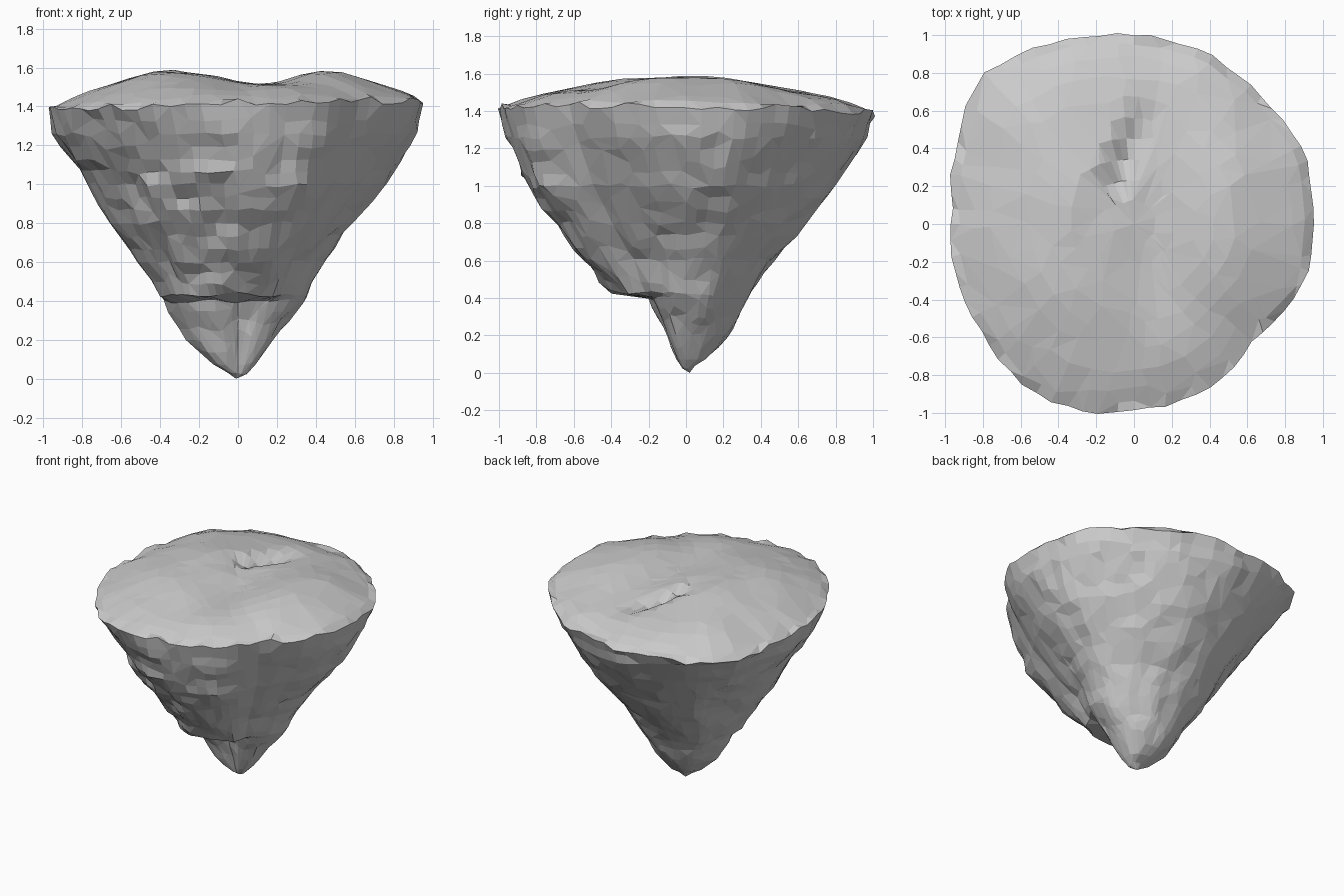
import bpy, bmesh, math, random
from mathutils import Vector, noise

if "Cube" in bpy.data.objects:
    bpy.data.objects.remove(bpy.data.objects["Cube"])

random.seed(4)
SEG = 72

# Cross-sections: height -> radius every 22.5 degrees, starting at +x
SECTIONS = [
    (0.20, [.18, .20, .22, .22, .22, .24, .25, .25, .27, .22, .15, .09, .07, .09, .13, .17]),
    (0.40, [.33, .34, .34, .33, .33, .35, .38, .38, .38, .33, .26, .20, .16, .18, .24, .30]),
    (0.43, [.35, .36, .36, .35, .35, .37, .41, .41, .40, .41, .42, .41, .40, .38, .31, .32]),
    (0.60, [.43, .45, .45, .45, .45, .49, .52, .52, .52, .53, .53, .55, .55, .52, .40, .38]),
    (0.80, [.58, .60, .60, .63, .65, .64, .64, .63, .64, .65, .65, .68, .70, .68, .57, .54]),
    (1.00, [.75, .76, .74, .77, .80, .80, .79, .77, .77, .76, .76, .80, .84, .82, .70, .70]),
    (1.26, [.93, .92, .89, .92, .96, .98, 1.0, .98, .95, .94, .94, .96, .96, .93, .82, .87]),
    (1.40, [.96, .97, .95, .98, 1.0, 1.05, 1.12, 1.03, .96, .98, 1.02, 1.04, .99, .98, .88, .94]),
]
STEPS = [4, 1, 3, 3, 3, 4, 2]


def radius(table, ang):
    t = ang / (2 * math.pi) * 16
    i = int(t)
    return table[i % 16] + (table[(i + 1) % 16] - table[i % 16]) * (t - i)


def bump(x, y, cx, cy, sx, sy):
    return math.exp(-((x - cx) / sx) ** 2 - ((y - cy) / sy) ** 2)


def rim_height(ang):
    # higher on the right and front, lower on the left
    return 1.40 + .025 * math.cos(ang) - .015 * math.sin(ang)


def top_height(x, y, f, ang):
    # gently crowned plateau with two ridges, a valley and a crease
    z = rim_height(ang) + (1.545 - rim_height(ang)) * (1 - f ** 3.5)
    z += .05 * bump(x, y, -.35, -.1, .25, .45) + .05 * bump(x, y, .48, .0, .22, .4)
    z -= .03 * bump(x, y, .1, -.1, .2, .9)
    off = (x + .17) - .42 * (y - .05)
    z -= .075 * math.exp(-(off / .07) ** 2) * bump(0, y, 0, .33, 1, .25)
    return z + .02 * noise.noise(Vector((x * 3, y * 3, 7)))


def rock_point(ang, table, z):
    r = radius(table, ang)
    p = Vector((r * math.cos(ang), r * math.sin(ang), z))
    # the front slab is much rougher than the flat flanks
    deg = math.degrees(ang)
    rough = .055 if 222 < deg < 296 and .42 < z < 1.08 else .022
    n = noise.noise(p * 7) * rough + noise.noise(p * 2.7) * .02
    if 302 < deg < 345:
        n *= .25
    if z < .3:
        n *= .5
    p.x += n * math.cos(ang)
    p.y += n * math.sin(ang)
    p.z += noise.noise(p * 8 + Vector((5, 5, 5))) * (.02 if z < 1.35 else .0)
    return p


bm = bmesh.new()
angles = [2 * math.pi * i / SEG for i in range(SEG)]
rings = []

# Pointed foot of the rock
foot = SECTIONS[0][1]
for z, k in ((.03, .22), (.08, .5), (.14, .77)):
    rings.append([bm.verts.new(rock_point(a, [v * k for v in foot], z)) for a in angles])

# Tapering rocky sides
for (s0, s1, n) in zip(SECTIONS, SECTIONS[1:], STEPS):
    for j in range(n):
        t = j / n
        tab = [a + (b - a) * t for a, b in zip(s0[1], s1[1])]
        rings.append([bm.verts.new(rock_point(a, tab, s0[0] + (s1[0] - s0[0]) * t)) for a in angles])

# Jagged rim, then the plateau rings running inwards
rim = []
for a in angles:
    p = rock_point(a, SECTIONS[-1][1], 1.4)
    p.z = rim_height(a) + random.uniform(-.02, .025)
    rim.append(bm.verts.new(p))
rings.append(rim)
for f in (.95, .88, .78, .67, .56, .45, .34, .23, .12):
    ring = []
    for a, v in zip(angles, rim):
        x, y = v.co.x * f, v.co.y * f
        ring.append(bm.verts.new((x, y, top_height(x, y, f, a))))
    rings.append(ring)

# Skin the rings and close both ends
for lo, hi in zip(rings, rings[1:]):
    for i in range(SEG):
        j = (i + 1) % SEG
        bm.faces.new((lo[i], lo[j], hi[j], hi[i]))
tip = bm.verts.new((-.01, .02, 0))
middle = bm.verts.new((0, 0, top_height(0, 0, 0, 0)))
for i in range(SEG):
    j = (i + 1) % SEG
    bm.faces.new((tip, rings[0][j], rings[0][i]))
    bm.faces.new((middle, rings[-1][i], rings[-1][j]))
bmesh.ops.recalc_face_normals(bm, faces=bm.faces)

mesh = bpy.data.meshes.new("floating_rock")
bm.to_mesh(mesh)
bm.free()
rock = bpy.data.objects.new("floating_rock", mesh)
bpy.context.collection.objects.link(rock)

# Reduce to irregular low-poly facets
dec = rock.modifiers.new("facets", 'DECIMATE')
dec.ratio = .45
